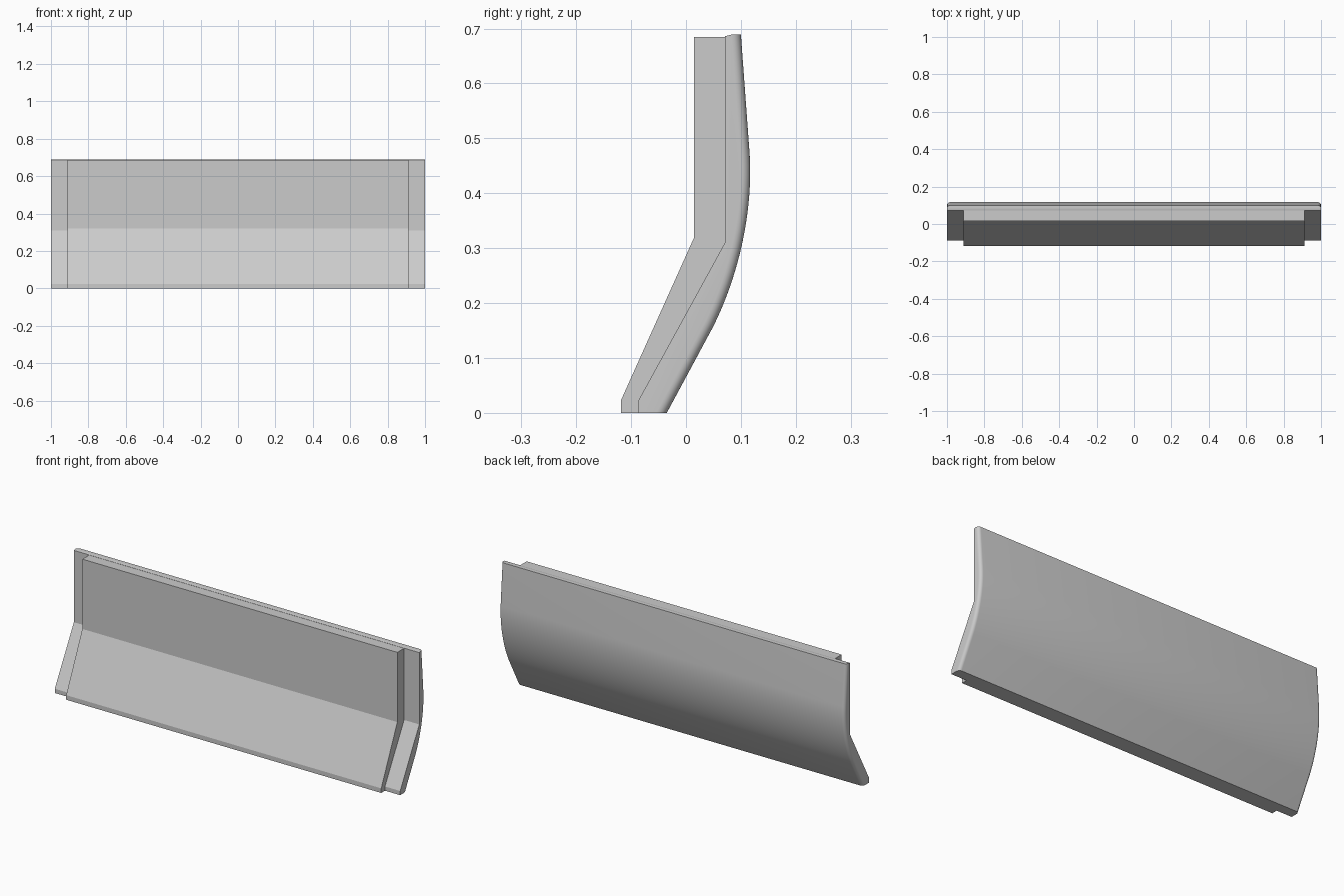
import bpy, bmesh

if "Cube" in bpy.data.objects:
    bpy.data.objects.remove(bpy.data.objects["Cube"])

grey = bpy.data.materials.new("light grey")
grey.diffuse_color = (0.6, 0.6, 0.6, 1)
grey.use_nodes = True
grey.node_tree.nodes["Principled BSDF"].inputs["Base Color"].default_value = grey.diffuse_color


def extrude_profile(name, profile, half, rim=None, radius=0.0):
    """Extrude a (y, z) profile along x; round the end edges of the points in rim."""
    bm = bmesh.new()
    left = [bm.verts.new((-half, y, z)) for y, z in profile]
    right = [bm.verts.new((half, y, z)) for y, z in profile]
    bm.faces.new(left)
    bm.faces.new(right[::-1])
    n = len(profile)
    for i in range(n):
        j = (i + 1) % n
        bm.faces.new((left[j], left[i], right[i], right[j]))
    bmesh.ops.recalc_face_normals(bm, faces=bm.faces)
    if rim:
        edges = [bm.edges.get((side[i], side[i + 1]))
                 for side in (left, right) for i in rim]
        bmesh.ops.bevel(bm, geom=edges, offset=radius, segments=6,
                        profile=0.5, affect='EDGES', clamp_overlap=True)
    mesh = bpy.data.meshes.new(name)
    bm.to_mesh(mesh)
    bm.free()
    mesh.materials.append(grey)
    obj = bpy.data.objects.new(name, mesh)
    bpy.context.collection.objects.link(obj)
    bpy.context.view_layer.objects.active = obj
    obj.select_set(True)
    bpy.ops.object.shade_smooth_by_angle(angle=0.4)
    obj.select_set(False)
    return obj


# Curved outer shell: bent front, smoothly bowed back
front = [(-0.087, 0), (-0.087, 0.022), (0.071, 0.31), (0.071, 0.686), (0.083, 0.689)]

# Back: straight top, arc-like bend (cubic Bezier), straight bottom
p0, p1, p2, p3 = (0.116, 0.47), (0.122, 0.37), (0.098, 0.255), (0.05, 0.158)
bend = []
for k in range(17):
    t = k / 16
    u = 1 - t
    bend.append(tuple(u**3 * a + 3 * u * u * t * b + 3 * u * t * t * c + t**3 * d
                      for a, b, c, d in zip(p0, p1, p2, p3)))
back = [(0.100, 0.689)] + bend + [(-0.035, 0)]
start = len(front)
extrude_profile("outer_shell", front + back, 1.0,
                rim=range(start, start + len(back) - 1), radius=0.026)

# Narrower inner liner seated against the front of the shell
liner = [(-0.118, 0), (-0.118, 0.024), (0.015, 0.32), (0.015, 0.685),
         (0.071, 0.685), (0.071, 0.31), (-0.087, 0.022), (-0.087, 0)]
extrude_profile("inner_liner", liner, 0.912)
